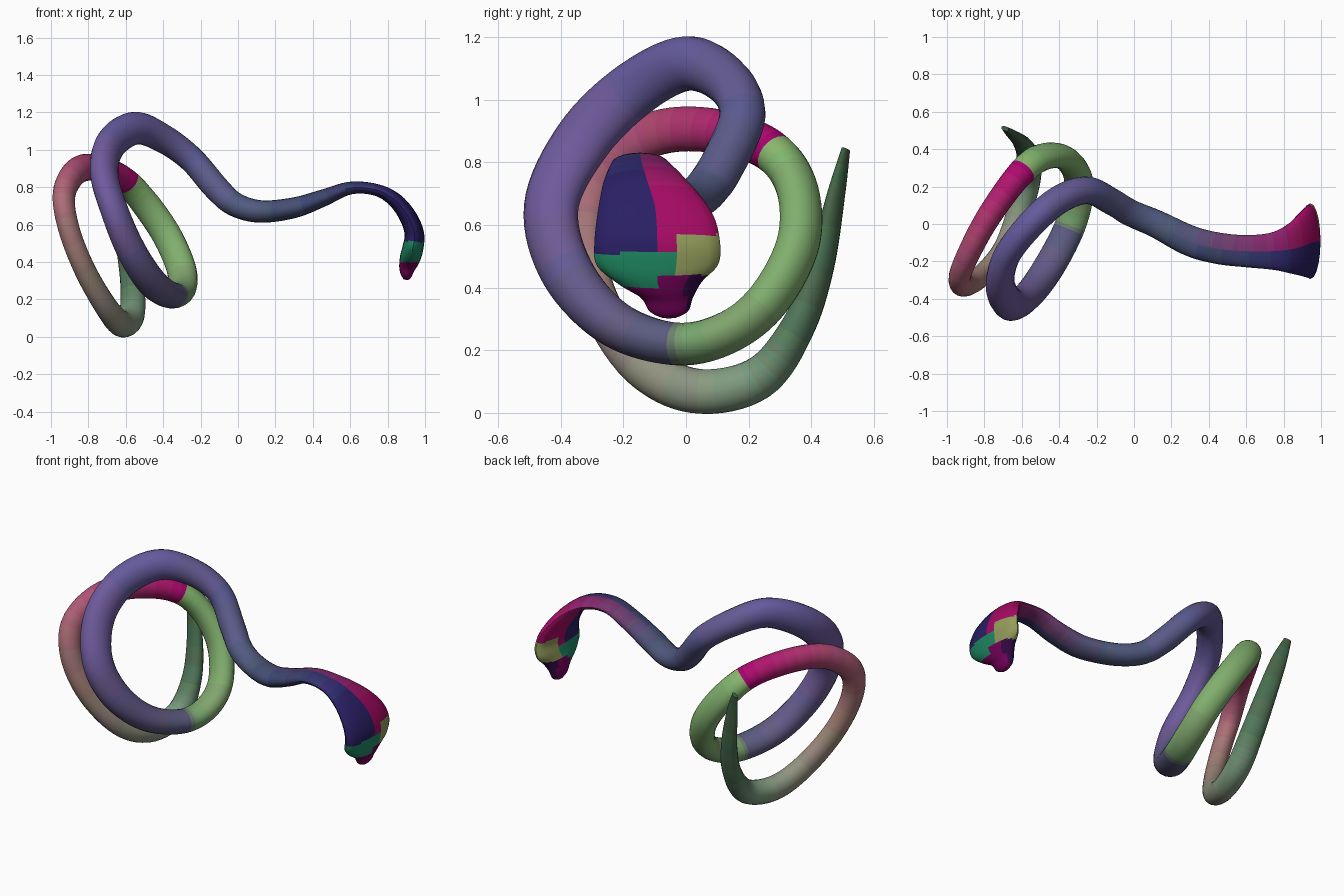
import bpy, bmesh, math
from mathutils import Vector

if "Cube" in bpy.data.objects:
    bpy.data.objects.remove(bpy.data.objects["Cube"])

SIDES, STEPS = 20, 8

# centre line stations: x, y, z, half width, half depth
coil = [
    (-.69, .51, .84, .022, .012), (-.65, .48, .70, .045, .024), (-.595, .43, .47, .058, .04),
    (-.565, .355, .27, .066, .052), (-.57, .23, .11, .07, .068), (-.625, .03, .07, .066, .072),
    (-.705, -.15, .16, .058, .07), (-.82, -.28, .36, .056, .065), (-.905, -.325, .58, .056, .065),
    (-.93, -.275, .76, .058, .07), (-.87, -.13, .88, .062, .072), (-.77, .05, .905, .066, .072),
    (-.625, .25, .85, .072, .068), (-.51, .35, .73, .08, .065), (-.385, .36, .55, .08, .066),
    (-.305, .27, .37, .08, .066), (-.30, .14, .26, .082, .066), (-.35, -.03, .22, .084, .068),
    (-.455, -.23, .285, .084, .075), (-.565, -.38, .45, .078, .085), (-.655, -.43, .66, .072, .09),
    (-.715, -.33, .87, .072, .095), (-.68, -.17, 1.03, .072, .093), (-.55, 0, 1.115, .075, .088),
    (-.40, .13, 1.06, .076, .077), (-.25, .18, .95, .074, .07), (-.12, .12, .80, .072, .07),
    (-.02, .06, .71, .072, .065)]
neck_and_head = [
    (.12, 0, .67, .074, .06), (.30, -.09, .69, .082, .055), (.45, -.13, .74, .084, .046),
    (.60, -.145, .795, .086, .034), (.74, -.145, .785, .10, .032), (.84, -.13, .73, .137, .04),
    (.91, -.10, .64, .182, .047), (.943, -.092, .55, .20, .052), (.935, -.092, .475, .195, .056),
    (.92, -.088, .42, .14, .055), (.905, -.062, .37, .085, .044), (.90, -.055, .325, .062, .028),
    (.895, -.055, .305, .025, .012)]
stations = [Vector(p) for p in coil + neck_and_head]
coil_axis, head_axis = Vector((.9, -.39, .19)), Vector((0, -1, 0))

# colours along the body: station, sRGB
bands = [(0, (.24, .36, .25)), (3, (.33, .46, .35)), (4.2, (.50, .61, .51)), (5.5, (.56, .57, .49)),
         (7, (.62, .52, .48)), (9, (.68, .40, .47)), (10.5, (.69, .25, .44)), (12.2, (.66, .05, .42)),
         (12.3, (.52, .70, .42)), (14.5, (.49, .68, .43)), (16.9, (.48, .62, .42)),
         (17.0, (.36, .34, .48)), (20, (.43, .36, .60)), (23, (.40, .35, .60)),
         (26, (.36, .34, .54)), (29, (.29, .34, .46)), (41, (.29, .34, .46))]


def clamp(v):
    return max(0, min(1, v))


def mix(a, b, t):
    return tuple(p + (q - p) * clamp(t) for p, q in zip(a, b))


def spline(t):
    i = min(int(t), len(stations) - 2)
    f = t - i
    g = lambda k: stations[max(0, min(len(stations) - 1, k))]
    a, b, c, d = g(i - 1), g(i), g(i + 1), g(i + 2)
    return .5 * (2 * b + (c - a) * f + (2 * a - 5 * b + 4 * c - d) * f ** 2
                 + (3 * b - a - 3 * c + d) * f ** 3)


def colour_at(t, p):
    for (t0, c0), (t1, c1) in zip(bands, bands[1:]):
        if t0 <= t <= t1:
            col = mix(c0, c1, (t - t0) / (t1 - t0))
            break
    if t < 28:
        return col
    # snout patches
    if p.x > .8:
        if p.z < (.44 if p.y > -.1 else .40):
            return (.20, .08, .28) if p.y > 0 else (.48, .05, .36)
        if p.z < .57 and p.y > -.06:
            return (.58, .62, .36)
        if p.z < .51:
            return (.13, .55, .38)
    # neck and hood: one side navy, the other magenta
    side = (.64, .08, .40) if p.y > spline(t).y else (.17, .13, .40)
    return mix(col, side, (t - 28.5) / 5)


materials = {}


def material_slot(mesh, col):
    key = tuple(round(c * 28) for c in col)
    if key not in materials:
        m = bpy.data.materials.new("skin_%d" % len(materials))
        m.diffuse_color = [(k / 28) ** 2.2 for k in key] + [1]
        m.use_nodes = True
        m.node_tree.nodes["Principled BSDF"].inputs["Base Color"].default_value = m.diffuse_color
        mesh.materials.append(m)
        materials[key] = len(materials)
    return materials[key]


# sweep an oval section along the centre line
mesh = bpy.data.meshes.new("snake_body")
bm = bmesh.new()
last = len(stations) - 1
params = [k / STEPS for k in range(last * STEPS + 1)]
rings = []
for t in params:
    s = spline(t)
    tangent = (spline(min(last, t + .05)) - spline(max(0, t - .05))).to_3d()
    tangent.y *= 1 - clamp((t - 31) / 3)      # keep the head sections level
    tangent.normalize()
    ref = coil_axis.lerp(head_axis, clamp((t - 22) / 5))
    side = (ref - tangent * ref.dot(tangent)).normalized()
    up = tangent.cross(side)
    rings.append([bm.verts.new(s.to_3d() + side * (s[3] * math.cos(a)) + up * (s[4] * math.sin(a)))
                  for a in (2 * math.pi * j / SIDES for j in range(SIDES))])
for t, r0, r1 in zip(params, rings, rings[1:]):
    for j in range(SIDES):
        k = (j + 1) % SIDES
        f = bm.faces.new((r0[j], r0[k], r1[k], r1[j]))
        f.material_index = material_slot(mesh, colour_at(t + .5 / STEPS, f.calc_center_median()))
# tail tip and snout caps
for ring, t in ((rings[0], 0), (rings[-1], last)):
    f = bm.faces.new(ring)
    f.material_index = material_slot(mesh, colour_at(t, f.calc_center_median()))
bmesh.ops.recalc_face_normals(bm, faces=bm.faces)
bm.to_mesh(mesh)
bm.free()
body = bpy.data.objects.new("snake_body", mesh)
bpy.context.collection.objects.link(body)
bpy.context.view_layer.objects.active = body
body.select_set(True)
bpy.ops.object.shade_smooth_by_angle(angle=math.radians(40))
